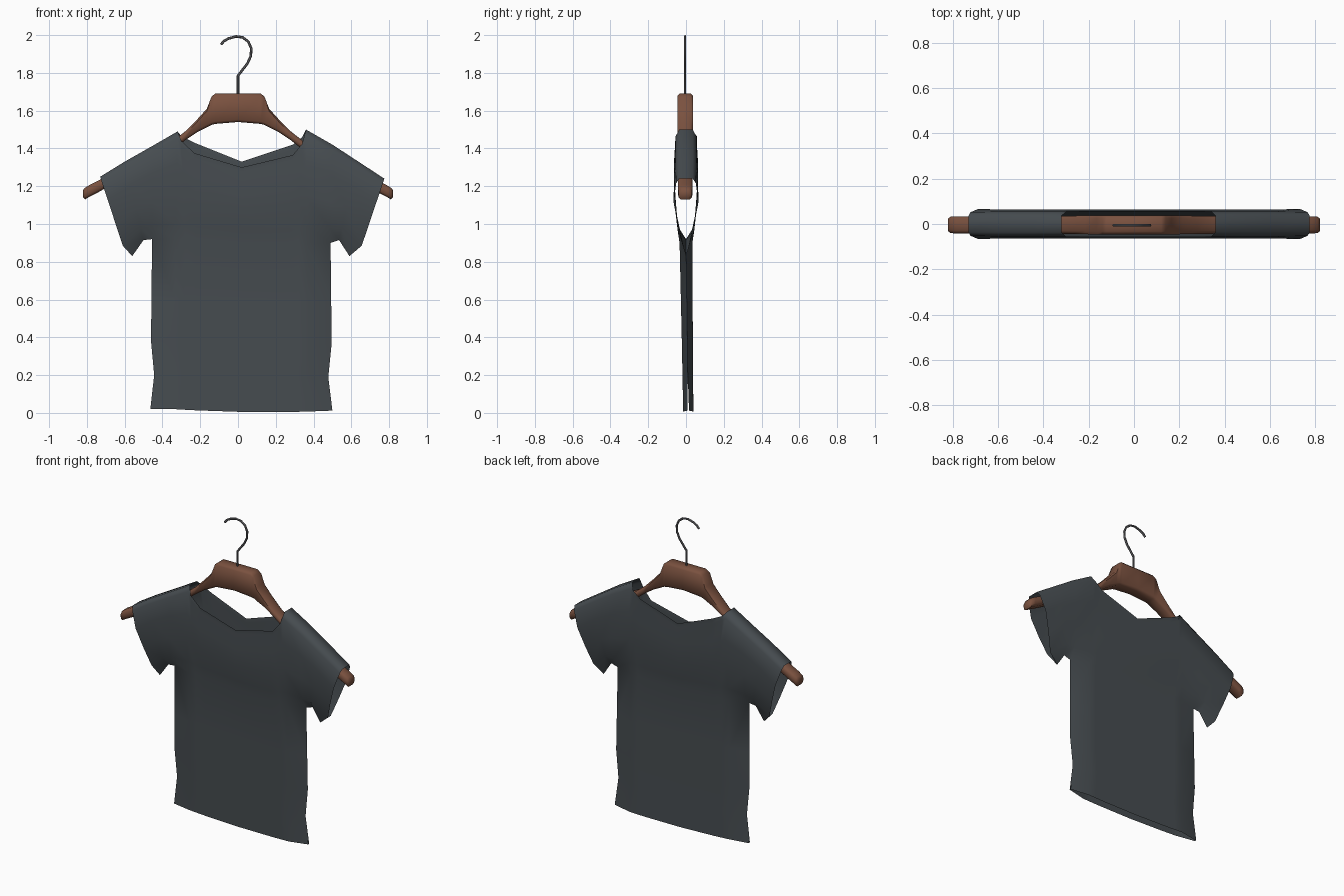
import bpy, bmesh
from mathutils import Vector

if "Cube" in bpy.data.objects:
    bpy.data.objects.remove(bpy.data.objects["Cube"])


def material(name, rgb, roughness=0.7):
    mat = bpy.data.materials.new(name)
    mat.use_nodes = True
    mat.diffuse_color = (*rgb, 1)
    bsdf = mat.node_tree.nodes["Principled BSDF"]
    bsdf.inputs["Base Color"].default_value = (*rgb, 1)
    bsdf.inputs["Roughness"].default_value = roughness
    return mat


def select_only(obj):
    bpy.ops.object.select_all(action="DESELECT")
    obj.select_set(True)
    bpy.context.view_layer.objects.active = obj


def finish(bm, name, mat, angle):
    bmesh.ops.remove_doubles(bm, verts=bm.verts, dist=0.0005)
    bmesh.ops.recalc_face_normals(bm, faces=bm.faces)
    mesh = bpy.data.meshes.new(name)
    bm.to_mesh(mesh)
    bm.free()
    obj = bpy.data.objects.new(name, mesh)
    bpy.context.collection.objects.link(obj)
    mesh.materials.append(mat)
    select_only(obj)
    bpy.ops.object.shade_smooth_by_angle(angle=angle)
    return obj


cloth = material("dark slate cloth", (0.062, 0.073, 0.081), 0.9)
wood = material("brown wood", (0.195, 0.083, 0.05))
steel = material("grey steel", (0.14, 0.14, 0.15), 0.4)

# Shirt: columns of (kind, shoulder or neck x, front z, back z, armpit x, armpit z)
COLUMNS = [
    ("cuff", -0.73, 1.25, 1.25, -0.56, 0.83),
    ("sleeve", -0.60, 1.33, 1.33, -0.50, 0.915),
    ("side", -0.45, 1.415, 1.415, -0.455, 0.92),
    ("strap", -0.32, 1.49, 1.49, -0.33, 0.92),
    ("neck", -0.30, 1.44, 1.465, -0.28, 0.92),
    ("neck", -0.23, 1.375, 1.43, -0.22, 0.92),
    ("neck", 0.02, 1.30, 1.33, 0.02, 0.91),
    ("neck", 0.29, 1.365, 1.42, 0.26, 0.9),
    ("neck", 0.34, 1.425, 1.46, 0.32, 0.9),
    ("strap", 0.36, 1.50, 1.50, 0.37, 0.9),
    ("side", 0.50, 1.42, 1.42, 0.49, 0.9),
    ("sleeve", 0.63, 1.335, 1.335, 0.535, 0.915),
    ("cuff", 0.775, 1.24, 1.24, 0.59, 0.83),
]
# Upper rows run shoulder to armpit, lower rows run armpit to hem
UPPER = [0, 0.06, 0.3, 0.6, 0.86, 1]
UPPER_HALF = [0.036, 0.055, 0.064, 0.056, 0.044, 0.034]
CUFF_HALF = [0.036, 0.052, 0.066, 0.042, 0.014, 0]
LOWER = [0.35, 0.6, 0.8, 1]
LOWER_HALF = [0.031, 0.029, 0.028, 0.027]


def column_points(col, side):
    kind, x, front_z, back_z, ax, az = col
    top = Vector((x, front_z if side < 0 else back_z))
    pit = Vector((ax, az))
    points = []
    for i, t in enumerate(UPPER):
        half = CUFF_HALF[i] if kind == "cuff" else UPPER_HALF[i]
        if kind == "neck" and i == 0:
            half = 0.057
        if kind in ("sleeve", "side") and i == len(UPPER) - 1:
            half = 0
        p = top.lerp(pit, t)
        if kind == "cuff" and 0 < t < 1:
            elbow = Vector((ax + (-0.05 if ax < 0 else 0.065), az + 0.055))
            p = top.lerp(elbow, t / UPPER[-2])
        points.append((p.x, side * half, p.y))
    if kind not in ("cuff", "sleeve"):
        hem = Vector((ax * 1.02, 0.004 + 0.07 * (ax - 0.15) ** 2))
        hem.y = min(hem.y, 0.02)
        for s, half in zip(LOWER, LOWER_HALF):
            p = pit.lerp(hem, s)
            waist = 0.96 if s == 0.8 else 1
            half = 0 if kind == "side" and s < 1 else half
            if kind == "side" and s == 1:
                half = 0.004
            points.append((p.x * waist, 0.012 * s + side * half, p.y))
    return points


bm = bmesh.new()
panels = {}
for side in (-1, 1):
    grid = [[bm.verts.new(p) for p in column_points(c, side)] for c in COLUMNS]
    panels[side] = grid
    for a, b in zip(grid, grid[1:]):
        for i in range(min(len(a), len(b)) - 1):
            bm.faces.new((a[i], b[i], b[i + 1], a[i + 1]))
# Shoulder strips joining front and back
for i in range(len(COLUMNS) - 1):
    if "neck" not in (COLUMNS[i][0], COLUMNS[i + 1][0]):
        f, b = panels[-1], panels[1]
        bm.faces.new((f[i][0], f[i + 1][0], b[i + 1][0], b[i][0]))
finish(bm, "shirt", cloth, 1.1)

# Wooden hanger: chamfered sections (x, top, bottom, half depth) on both arms
HALF = [
    (0, 1.69, 1.54, 0.042), (0.12, 1.69, 1.53, 0.042), (0.14, 1.675, 1.525, 0.042),
    (0.165, 1.61, 1.512, 0.042), (0.215, 1.555, 1.487, 0.041), (0.28, 1.49, 1.443, 0.04),
    (0.35, 1.435, 1.388, 0.039), (0.74, 1.23, 1.168, 0.038), (0.785, 1.207, 1.145, 0.038),
    (0.81, 1.192, 1.13, 0.036), (0.82, 1.18, 1.14, 0.028),
]
stations = [(-x, t, b, h) for x, t, b, h in reversed(HALF[1:])] + HALF
bm = bmesh.new()
rings = []
for x, top, bottom, h in stations:
    c = 0.013
    section = [(-h + c, top), (h - c, top), (h, top - c), (h, bottom + c),
               (h - c, bottom), (c - h, bottom), (-h, bottom + c), (-h, top - c)]
    rings.append([bm.verts.new((x, y - 0.004, z)) for y, z in section])
for a, b in zip(rings, rings[1:]):
    for i in range(8):
        j = (i + 1) % 8
        bm.faces.new((a[i], a[j], b[j], b[i]))
bm.faces.new(rings[0])
bm.faces.new(rings[-1])
finish(bm, "hanger", wood, 0.9)

# Wire hook
PATH = [(0, 1.68), (0, 1.785), (0.05, 1.85), (0.068, 1.89), (0.07, 1.93), (0.055, 1.965),
        (0.025, 1.988), (-0.01, 1.993), (-0.05, 1.982), (-0.075, 1.968), (-0.09, 1.95)]
curve = bpy.data.curves.new("hook", "CURVE")
curve.dimensions = "3D"
curve.bevel_depth = 0.007
curve.bevel_resolution = 1
curve.use_fill_caps = True
spline = curve.splines.new("POLY")
spline.points.add(len(PATH) - 1)
for point, (x, z) in zip(spline.points, PATH):
    point.co = (x, -0.005, z, 1)
hook = bpy.data.objects.new("hook", curve)
bpy.context.collection.objects.link(hook)
curve.materials.append(steel)
select_only(hook)
bpy.ops.object.convert(target="MESH")
bpy.ops.object.shade_smooth_by_angle(angle=0.9)
